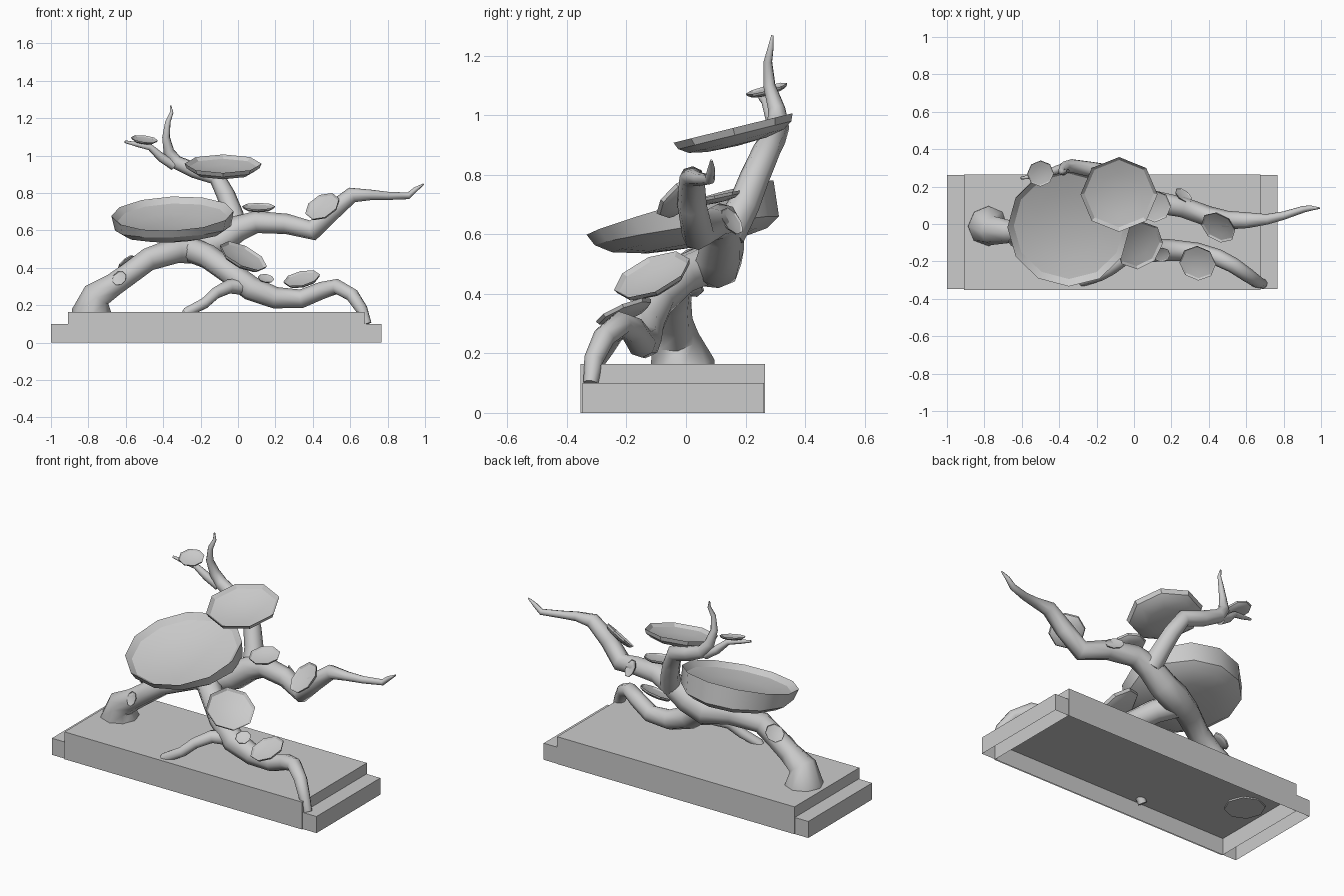
import bpy, bmesh, math
from mathutils import Vector

cube = bpy.data.objects.get("Cube")
if cube:
    bpy.data.objects.remove(cube, do_unlink=True)

grey = bpy.data.materials.new("plain_grey")
grey.use_nodes = True
grey.diffuse_color = (0.6, 0.6, 0.6, 1)
grey.node_tree.nodes["Principled BSDF"].inputs["Base Color"].default_value = (0.6, 0.6, 0.6, 1)


def finish(name, bm, smooth_angle=None):
    bmesh.ops.recalc_face_normals(bm, faces=bm.faces)
    mesh = bpy.data.meshes.new(name)
    bm.to_mesh(mesh)
    bm.free()
    mesh.materials.append(grey)
    obj = bpy.data.objects.new(name, mesh)
    bpy.context.collection.objects.link(obj)
    if smooth_angle:
        bpy.ops.object.select_all(action='DESELECT')
        obj.select_set(True)
        bpy.context.view_layer.objects.active = obj
        bpy.ops.object.shade_smooth_by_angle(angle=math.radians(smooth_angle))


def skin_rings(bm, rings):
    """Join successive vertex rings with quads."""
    for a, b in zip(rings, rings[1:]):
        n = len(a)
        for i in range(n):
            bm.faces.new((a[i], a[(i + 1) % n], b[(i + 1) % n], b[i]))


def open_box(name, x0, x1, y0, y1, top):
    """Hollow plinth block without a floor."""
    bm = bmesh.new()
    rings = [[bm.verts.new((x, y, z)) for x, y in ((x0, y0), (x1, y0), (x1, y1), (x0, y1))]
             for z in (0, top)]
    skin_rings(bm, rings)
    bm.faces.new(rings[1])
    finish(name, bm)


def limb(name, path, sides=8):
    """Tapered tube through (x, y, z, radius) points."""
    bm = bmesh.new()
    pts = [Vector(p[:3]) for p in path]
    rings, side = [], Vector((0, 1, 0))
    for i, p in enumerate(pts):
        tangent = (pts[min(i + 1, len(pts) - 1)] - pts[max(i - 1, 0)]).normalized()
        side = (side - tangent * side.dot(tangent)).normalized()
        up = tangent.cross(side)
        ring = []
        for k in range(sides):
            a = math.tau * k / sides
            ring.append(bm.verts.new(p + path[i][3] * (side * math.cos(a) + up * math.sin(a))))
        rings.append(ring)
    skin_rings(bm, rings)
    bm.faces.new(rings[0])
    bm.faces.new(rings[-1])
    finish(name, bm, 50)


# Dish sections as (radius, height): underside from centre to wall, then rim to hollow
UNDERSIDE = [(0.5, -0.28), (0.8, -0.22), (0.95, -0.12)]
HOLLOW = [(1, 0), (0.9, -0.09), (0.55, -0.16)]


def pad(name, centre, radius, normal, sides=8, wedge=0):
    """Foliage dish facing along the normal; wedge deepens it towards the rear."""
    bm = bmesh.new()

    def point(r, h, k, drop):
        a = math.tau * k / sides
        y = r * math.sin(a)
        return bm.verts.new(Vector((r * math.cos(a), y, h - drop * (1 + y))) * radius)

    rings = [[point(r, h, k, wedge) for k in range(sides)] for r, h in UNDERSIDE]
    rings += [[point(r, h, k, 0) for k in range(sides)] for r, h in HOLLOW]
    skin_rings(bm, rings)
    for ring, hub in ((rings[0], point(0, -0.3, 0, wedge)), (rings[-1], point(0, -0.19, 0, 0))):
        for k in range(sides):
            bm.faces.new((ring[k], ring[(k + 1) % sides], hub))
    turn = Vector((0, 0, 1)).rotation_difference(Vector(normal))
    bmesh.ops.rotate(bm, verts=bm.verts, cent=(0, 0, 0), matrix=turn.to_matrix())
    bmesh.ops.translate(bm, verts=bm.verts, vec=centre)
    finish(name, bm, 30)


# Stepped plinth
open_box("plinth_long_block", -1, 0.767, -0.347, 0.262, 0.1)
open_box("plinth_centre_block", -0.91, 0.675, -0.354, 0.265, 0.165)

# Trunk running on into the long branch
limb("trunk_and_long_branch", [
    (-0.78, -0.01, 0.09, 0.11), (-0.78, -0.012, 0.165, 0.108), (-0.755, -0.035, 0.255, 0.078),
    (-0.665, -0.04, 0.31, 0.062), (-0.58, -0.042, 0.37, 0.06), (-0.48, -0.035, 0.445, 0.062),
    (-0.33, 0.045, 0.495, 0.07), (-0.2, 0.107, 0.5, 0.082), (-0.1, 0.117, 0.54, 0.078),
    (0, 0.125, 0.61, 0.07), (0.1, 0.12, 0.645, 0.06), (0.26, 0.09, 0.635, 0.055),
    (0.4, 0.04, 0.6, 0.055), (0.5, 0.02, 0.7, 0.05), (0.61, 0.02, 0.79, 0.042),
    (0.71, 0.025, 0.79, 0.028), (0.8, 0.045, 0.785, 0.022), (0.91, 0.08, 0.785, 0.018),
    (0.95, 0.085, 0.82, 0.013), (0.993, 0.085, 0.848, 0.004)])

# Rising branch and its twig
limb("upper_branch", [
    (0, 0.14, 0.6, 0.06), (-0.03, 0.195, 0.7, 0.053), (-0.065, 0.23, 0.79, 0.05),
    (-0.115, 0.272, 0.885, 0.046), (-0.23, 0.292, 0.92, 0.043), (-0.33, 0.31, 0.965, 0.038),
    (-0.37, 0.305, 1.02, 0.03), (-0.385, 0.28, 1.1, 0.021), (-0.375, 0.275, 1.18, 0.015),
    (-0.355, 0.285, 1.23, 0.01), (-0.36, 0.29, 1.268, 0.004)])
limb("upper_twig", [
    (-0.34, 0.305, 0.95, 0.03), (-0.41, 0.29, 0.99, 0.024), (-0.47, 0.27, 1.045, 0.017),
    (-0.54, 0.255, 1.06, 0.013), (-0.605, 0.245, 1.075, 0.007)])

# Drooping branch that hangs over the plinth edge
limb("lower_branch", [
    (-0.26, 0.07, 0.5, 0.068), (-0.16, -0.02, 0.46, 0.066), (-0.05, -0.1, 0.38, 0.064),
    (0.07, -0.14, 0.29, 0.066), (0.2, -0.14, 0.24, 0.058), (0.34, -0.15, 0.235, 0.05),
    (0.45, -0.18, 0.28, 0.046), (0.53, -0.22, 0.3, 0.042), (0.61, -0.275, 0.255, 0.038),
    (0.66, -0.31, 0.18, 0.033), (0.69, -0.32, 0.1, 0.025)])
limb("hanging_root", [
    (0.03, -0.14, 0.3, 0.045), (-0.05, -0.18, 0.3, 0.038), (-0.12, -0.24, 0.265, 0.032),
    (-0.18, -0.275, 0.21, 0.03), (-0.27, -0.305, 0.165, 0.028), (-0.32, -0.31, 0.08, 0.026)])

# Foliage dishes: name, centre, radius, facing
pad("large_dish", (-0.35, -0.02, 0.69), 0.327, (-0.04, -0.28, 0.96), 12, 0.13)
pad("upper_dish", (-0.08, 0.158, 0.957), 0.206, (0, -0.24, 0.97))
pad("twig_dish", (-0.5, 0.27, 1.09), 0.072, (0.12, -0.25, 0.95))
pad("front_dish", (0.03, -0.115, 0.465), 0.138, (0.42, -0.38, 0.83))
pad("low_dish", (0.34, -0.21, 0.345), 0.1, (-0.2, -0.38, 0.9))
pad("middle_dish", (0.11, 0.095, 0.73), 0.088, (0, -0.2, 0.98))
pad("elbow_dish", (0.45, -0.02, 0.73), 0.1, (-0.4, -0.6, 0.7))
pad("rear_dish", (0.265, 0.155, 0.645), 0.052, (0.5, 0.7, 0.5))
pad("trunk_front_dish", (-0.635, -0.11, 0.345), 0.042, (-0.4, -0.8, 0.4))
pad("trunk_top_dish", (-0.6, 0.01, 0.43), 0.055, (-0.6, 0.35, 0.7))
pad("low_small_dish", (0.15, -0.165, 0.345), 0.044, (0.15, -0.5, 0.85))
